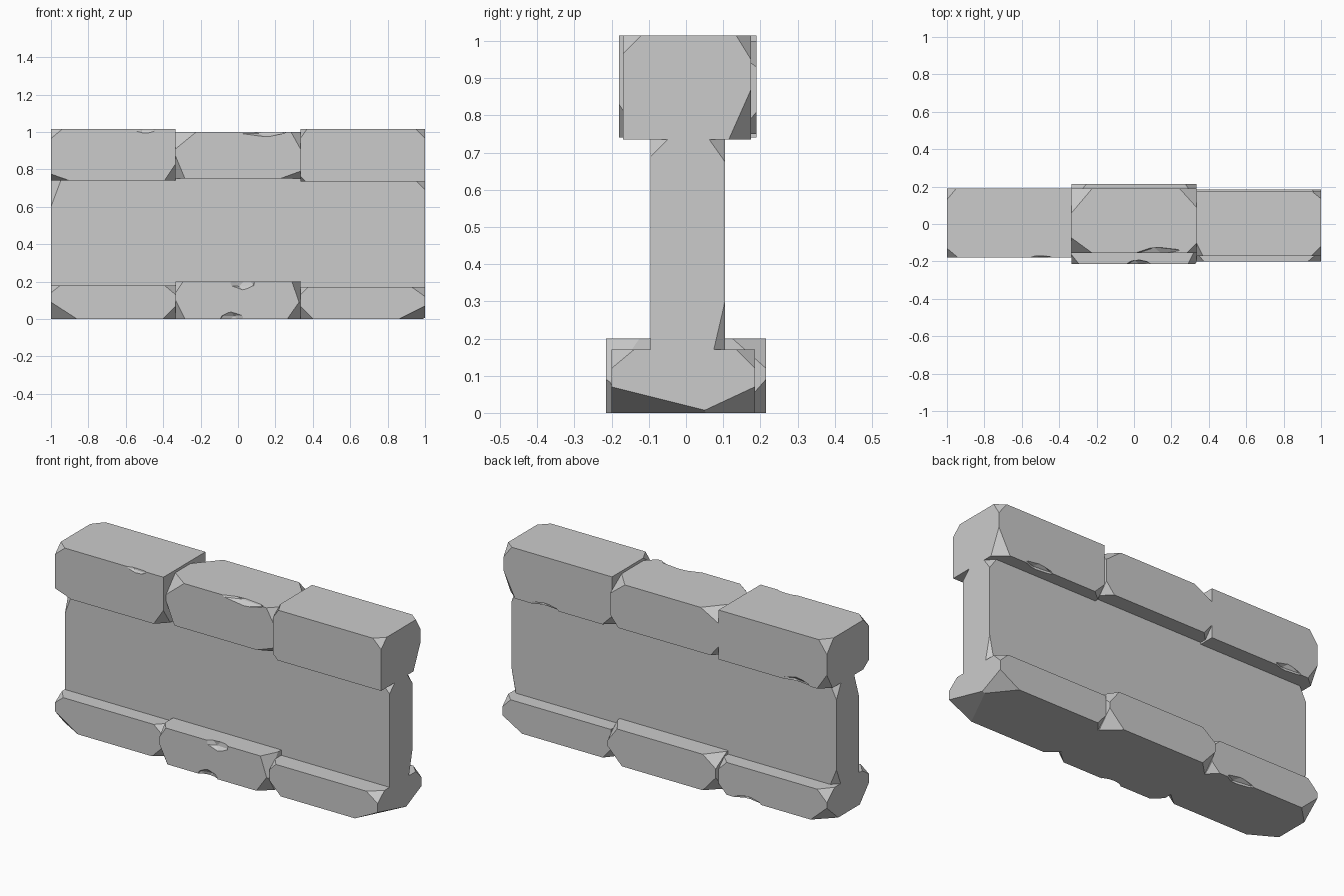
import bpy, bmesh, random
from mathutils import Vector, Matrix

if "Cube" in bpy.data.objects:
    bpy.data.objects.remove(bpy.data.objects["Cube"])

random.seed(4)


def new_object(name, bm):
    bmesh.ops.recalc_face_normals(bm, faces=bm.faces)
    mesh = bpy.data.meshes.new(name)
    bm.to_mesh(mesh)
    bm.free()
    obj = bpy.data.objects.new(name, mesh)
    bpy.context.collection.objects.link(obj)
    return obj


def stone(name, lo, hi, corners, chips=()):
    """Box with sliced corners ('-++', dx, dy, dz) and edge chips (centre, radii)."""
    lo, hi = Vector(lo), Vector(hi)
    bm = bmesh.new()
    bmesh.ops.create_cube(bm, size=1, matrix=Matrix.Translation((lo + hi) / 2)
                          @ Matrix.Diagonal((*(hi - lo), 1)))
    for signs, dx, dy, dz in corners:
        s = [1 if c == '+' else -1 for c in signs]
        corner = Vector([hi[i] if s[i] > 0 else lo[i] for i in range(3)])
        normal = Vector((s[0] / dx, s[1] / dy, s[2] / dz)).normalized()
        point = corner - Vector((s[0] * dx, 0, 0))
        cut = bmesh.ops.bisect_plane(bm, geom=bm.verts[:] + bm.edges[:] + bm.faces[:],
                                     plane_co=point, plane_no=normal, clear_outer=True)
        edges = [e for e in cut['geom_cut'] if isinstance(e, bmesh.types.BMEdge)]
        bmesh.ops.contextual_create(bm, geom=edges)
    obj = new_object(name, bm)
    for centre, radii in chips:
        cb = bmesh.new()
        bmesh.ops.create_icosphere(cb, subdivisions=1, radius=1)
        for v in cb.verts:
            v.co *= random.uniform(0.85, 1.15)
            v.co = Vector([v.co[i] * radii[i] + centre[i] for i in range(3)])
        cutter = new_object("chip_cutter", cb)
        cutter.hide_render = True
        mod = obj.modifiers.new("chip", 'BOOLEAN')
        mod.operation = 'DIFFERENCE'
        mod.solver = 'EXACT'
        mod.object = cutter
        bpy.context.view_layer.objects.active = obj
        bpy.ops.object.modifier_apply(modifier=mod.name)
        bpy.data.objects.remove(cutter)
    return obj


T = 1 / 3

# Thin wall panel
stone("wall_panel", (-1, -.095, .15), (1, .105, .76),
      [('+-+', .07, .07, .07), ('+++', .06, .06, .085), ('++-', .03, .035, .15),
       ('--+', .06, .05, .16), ('-++', .05, .05, .1), ('-+-', .05, .05, .12)])

# Coping stones along the top
stone("coping_left", (-1, -.18, .74), (-T, .19, 1.015),
      [('--+', .06, .05, .05), ('---', .1, .05, .035), ('+--', .06, .06, .09),
       ('-++', .05, .06, .07), ('-+-', .06, .05, .09)],
      [((-.5, -.185, 1.02), (.08, .02, .035)), ((-.82, .195, .735), (.1, .025, .035))])
stone("coping_middle", (-T, -.155, .75), (T, .19, 1.0),
      [('--+', .11, .08, .09), ('---', .05, .06, .12), ('+--', .11, .05, .04),
       ('+-+', .05, .05, .09), ('-++', .11, .13, .06), ('+++', .09, .1, .07),
       ('-+-', .05, .05, .06), ('++-', .05, .05, .06)],
      [((.15, -.16, 1.005), (.15, .04, .03))])
stone("coping_right", (T, -.17, .735), (1, .175, 1.015),
      [('+-+', .05, .05, .05), ('--+', .035, .07, .05), ('+++', .05, .04, .065),
       ('++-', .07, .06, .135), ('-+-', .06, .05, .06), ('---', .03, .04, .03)],
      [((.74, .18, .73), (.1, .03, .035))])

# Footing stones along the bottom
stone("footing_left", (-1, -.18, 0), (-T, .19, .18),
      [('---', .14, .08, .09), ('+-+', .06, .06, .05), ('+--', .07, .06, .07),
       ('--+', .05, .06, .04), ('-+-', .1, .1, .09), ('-++', .06, .07, .06),
       ('+++', .05, .05, .05), ('++-', .05, .05, .05)],
      [((-.52, .195, -.005), (.1, .035, .035))])
stone("footing_middle", (-T, -.215, 0), (T, .215, .2),
      [('+--', .07, .06, .1), ('+-+', .045, .09, .13), ('---', .05, .05, .1),
       ('--+', .04, .05, .06), ('-++', .08, .1, .06), ('+++', .06, .09, .08),
       ('-+-', .08, .08, .09), ('++-', .09, .08, .09)],
      [((.03, -.22, .2), (.08, .03, .05)), ((-.04, -.22, 0), (.07, .03, .04))])
stone("footing_right", (T, -.2, 0), (1, .185, .17),
      [('+--', .14, .28, .07), ('++-', .12, .15, .07), ('+-+', .07, .06, .05),
       ('+++', .05, .05, .05), ('---', .07, .06, .07), ('--+', .04, .05, .04),
       ('-+-', .05, .06, .06)])
